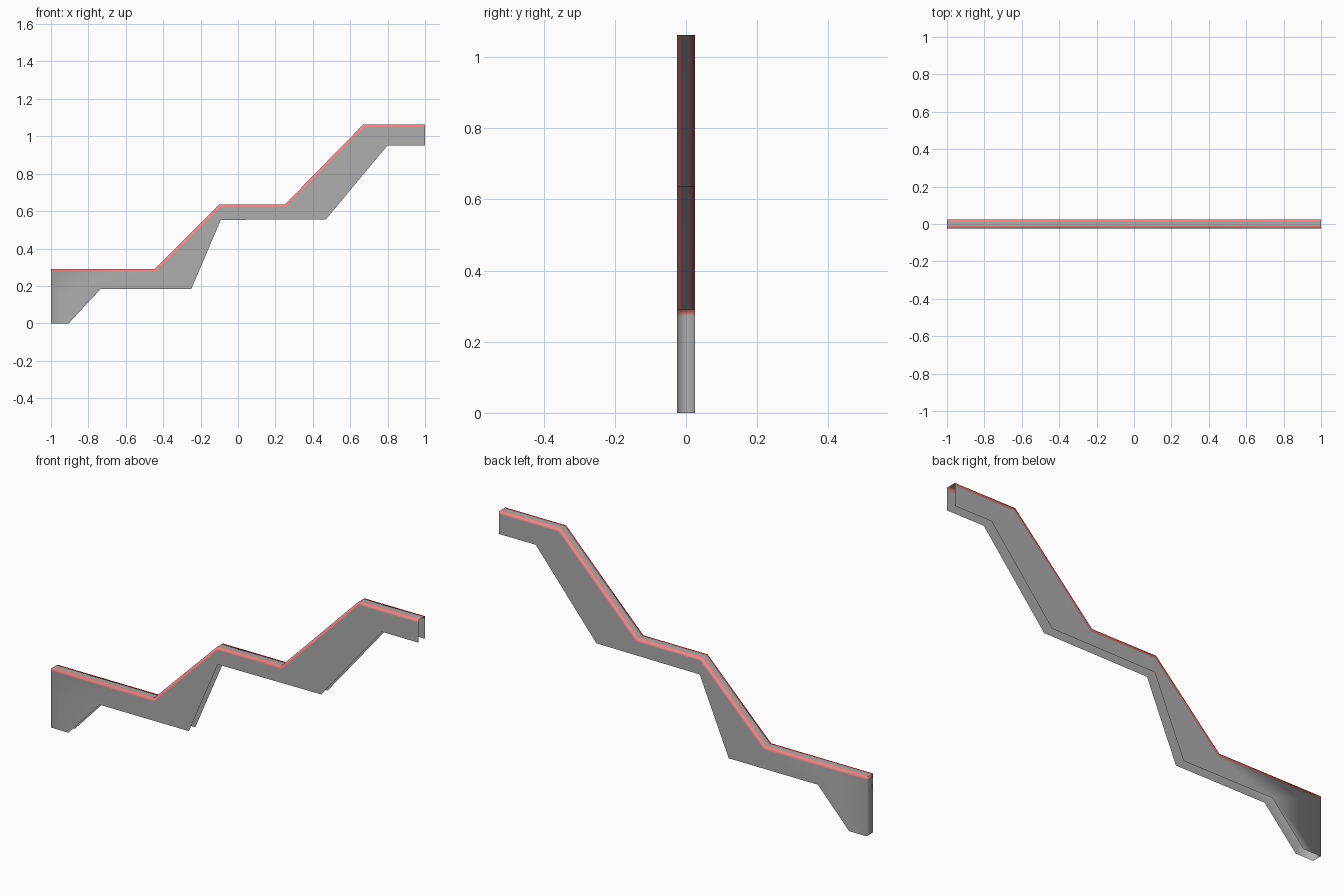
import bpy, bmesh
from mathutils import Vector

if "Cube" in bpy.data.objects:
    bpy.data.objects.remove(bpy.data.objects["Cube"])

HALF = 0.025     # half width of the hollow rail
INNER = 0.010    # half width of the grey top strip
BAND = 0.016     # height of the red edging on the sides

TOP = [(-1, .29), (-.445, .29), (-.1, .635), (.25, .635), (.67, 1.063), (1, 1.063)]
BOTTOM = [(-1, 0), (-.905, 0), (-.735, .183), (-.25, .183),
          (-.092, .553), (.47, .556), (.8, .952), (1, .952)]


def lowered(path, d):
    """Mitred offset of a path, d below it."""
    pts = [Vector(p) for p in path]
    dirs = [(b - a).normalized() for a, b in zip(pts, pts[1:])]
    out = []
    for i, p in enumerate(pts):
        a, b = dirs[max(i - 1, 0)], dirs[min(i, len(dirs) - 1)]
        na, nb = Vector((a.y, -a.x)), Vector((b.y, -b.x))
        m = (na + nb).normalized()
        out.append(tuple(p + m * d / m.dot(na)))
    return out


def rail(path, y):
    return [(x, y, z) for x, z in path]


def ribbon(a, b):
    """Faces joining two matching rails."""
    return [[a[i], a[i + 1], b[i + 1], b[i]] for i in range(len(a) - 1)]


def end_plate(z0, z1):
    return [(-1, HALF, z0), (-1, -HALF, z0), (-1, -HALF, z1), (-1, HALF, z1)]


def material(name, rgb):
    mat = bpy.data.materials.new(name)
    mat.diffuse_color = (*rgb, 1)
    mat.use_nodes = True
    mat.node_tree.nodes["Principled BSDF"].inputs["Base Color"].default_value = mat.diffuse_color
    return mat


def make(name, faces, mat):
    bm = bmesh.new()
    for f in faces:
        bm.faces.new([bm.verts.new(p) for p in f])
    bmesh.ops.remove_doubles(bm, verts=bm.verts[:], dist=1e-5)
    for f in bm.faces:
        f.smooth = True
    me = bpy.data.meshes.new(name)
    bm.to_mesh(me)
    bm.free()
    me.materials.append(mat)
    ob = bpy.data.objects.new(name, me)
    bpy.context.collection.objects.link(ob)


red = material("edge_red", (0.8, 0.25, 0.25))
grey = material("wall_grey", (0.42, 0.42, 0.42))
LOW = lowered(TOP, BAND)

# Side walls and closed lower end; underside and upper end stay open
outline = BOTTOM + LOW[::-1]
make("side_walls", [rail(outline, -HALF), rail(outline[::-1], HALF),
                    end_plate(0, LOW[0][1])], grey)

# Grey strip along the middle of the top
make("top_strip", ribbon(rail(TOP, -INNER), rail(TOP, INNER)), grey)

# Red edging wrapping both top edges and the lower end
make("red_edging",
     ribbon(rail(LOW, -HALF), rail(TOP, -HALF))
     + ribbon(rail(TOP, -HALF), rail(TOP, -INNER))
     + ribbon(rail(TOP, INNER), rail(TOP, HALF))
     + ribbon(rail(TOP, HALF), rail(LOW, HALF))
     + [end_plate(LOW[0][1], TOP[0][1])], red)
